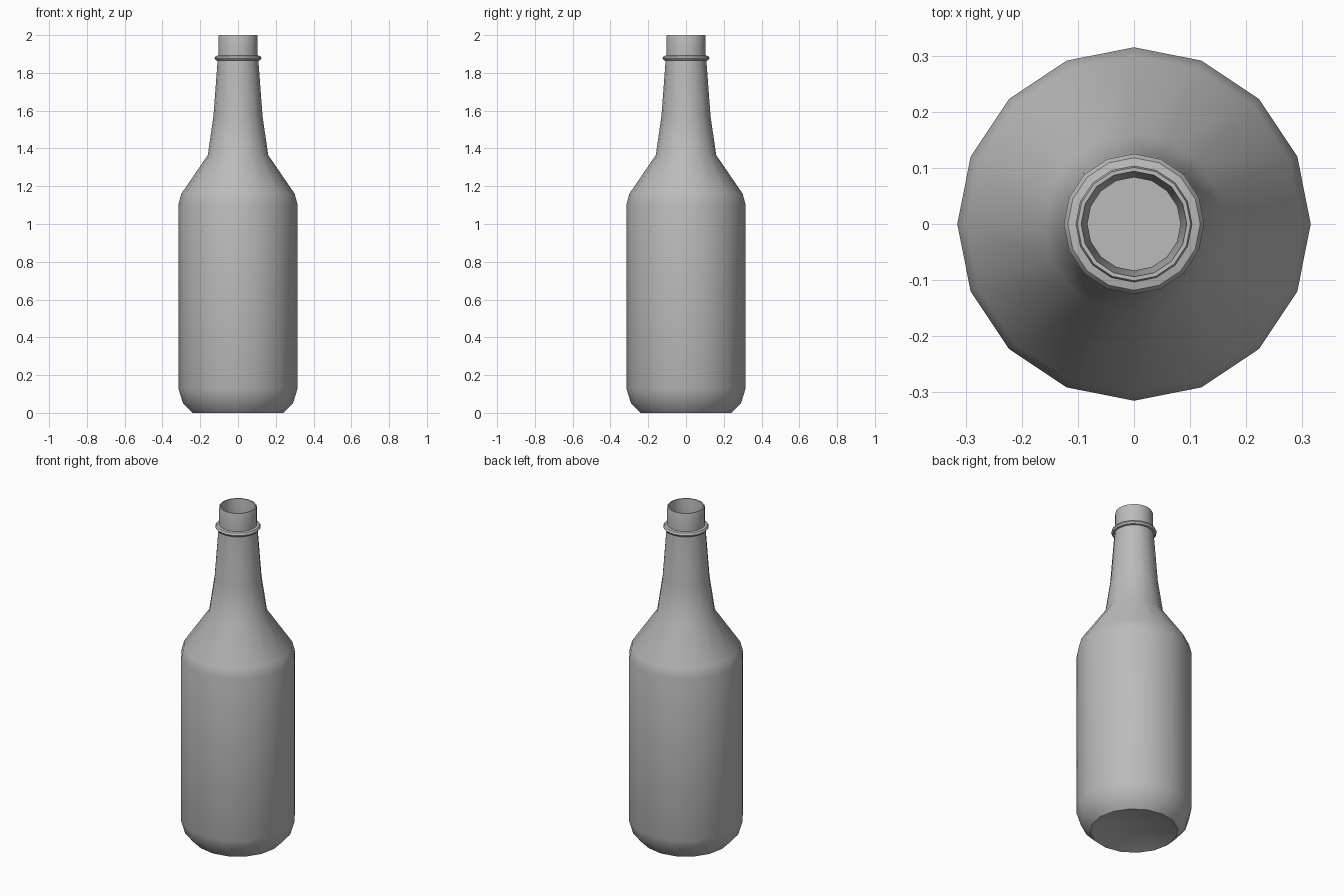
import bpy, bmesh, math
from mathutils import Matrix, Vector

cube = bpy.data.objects.get("Cube")
if cube:
    bpy.data.objects.remove(cube)

SIDES = 16

glass = bpy.data.materials.new("grey_glass")
glass.use_nodes = True
colour = (0.5, 0.5, 0.5, 1)
glass.diffuse_color = colour
glass.node_tree.nodes["Principled BSDF"].inputs["Base Color"].default_value = colour


def lathe(name, profile):
    """Revolve an (r, z) profile about z; r = 0 closes to a pole."""
    bm = bmesh.new()
    verts = [bm.verts.new((0, r, z)) for r, z in profile]
    edges = [bm.edges.new(pair) for pair in zip(verts, verts[1:])]
    bmesh.ops.spin(bm, geom=verts + edges, cent=(0, 0, 0), axis=(0, 0, 1),
                   angle=math.tau, steps=SIDES, use_duplicate=False)
    bmesh.ops.remove_doubles(bm, verts=bm.verts, dist=0.0005)
    bmesh.ops.recalc_face_normals(bm, faces=bm.faces)
    mesh = bpy.data.meshes.new(name)
    bm.to_mesh(mesh)
    bm.free()
    mesh.materials.append(glass)
    obj = bpy.data.objects.new(name, mesh)
    bpy.context.collection.objects.link(obj)
    bpy.ops.object.select_all(action="DESELECT")
    obj.select_set(True)
    bpy.context.view_layer.objects.active = obj
    bpy.ops.object.shade_smooth_by_angle(angle=math.radians(32))
    return obj


# Outer wall, from the hollow underside up to the lip
underside = [(0, 0.04), (0.13, 0.03), (0.24, 0)]
body = [(0.292, 0.053), (0.315, 0.128), (0.315, 1.105), (0.3, 1.16)]
neck = [(0.16, 1.365), (0.13, 1.57), (0.108, 1.865)]
collar = [(0.118, 1.867), (0.125, 1.878), (0.118, 1.889), (0.104, 1.892)]
lip = [(0.104, 1.99), (0.101, 2.0), (0.094, 2.0)]

# Inner wall, from the mouth down to the floor
inside = [(0.083, 1.865), (0.11, 1.57), (0.14, 1.37), (0.28, 1.15),
          (0.295, 1.1), (0.295, 0.135), (0.23, 0.06), (0, 0.06)]

lathe("bottle", underside + body + neck + collar + lip + inside)
